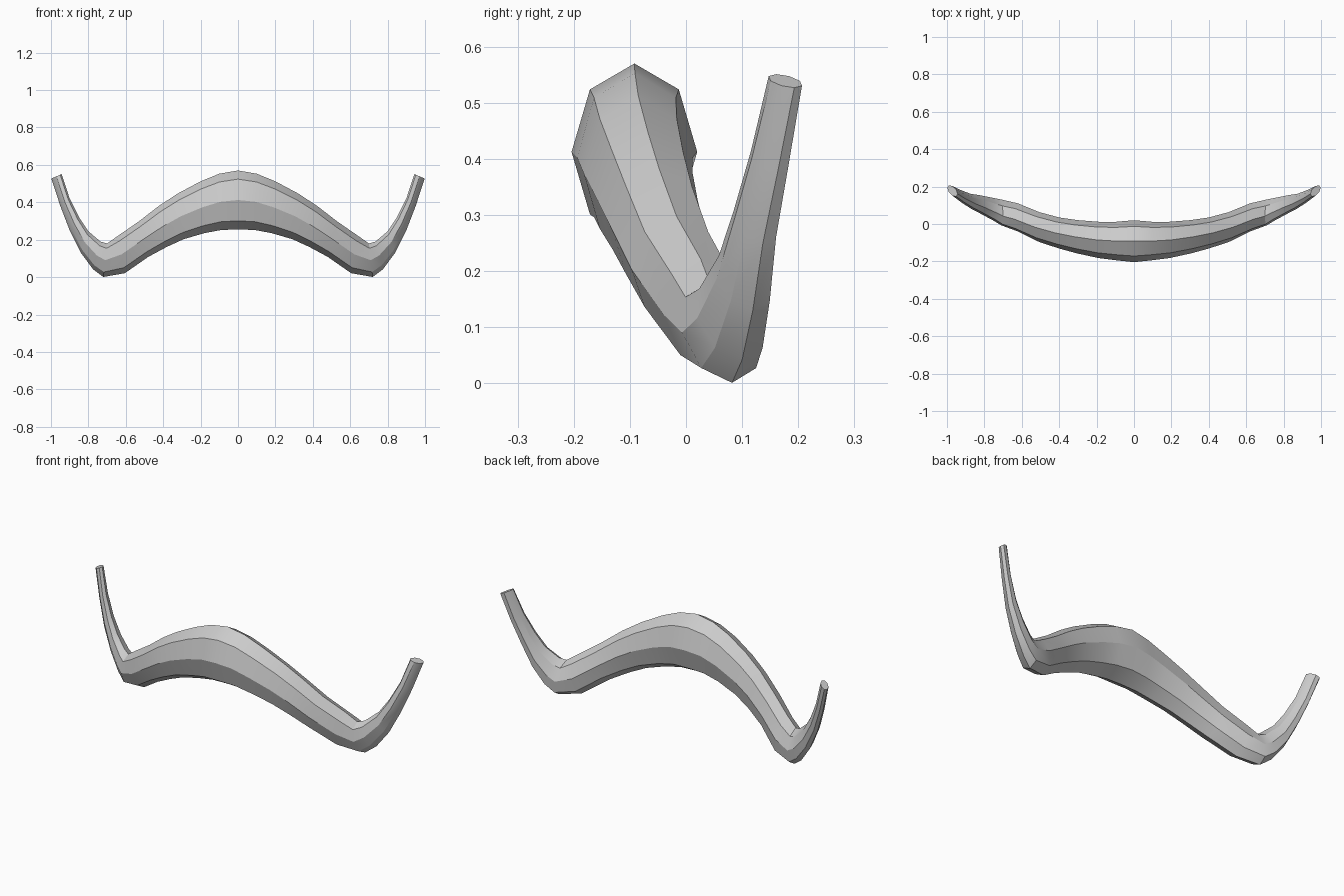
import bpy, bmesh, math
from mathutils import Vector

if "Cube" in bpy.data.objects:
    bpy.data.objects.remove(bpy.data.objects["Cube"])

# Cross-sections: top x, z | bottom x, z | centre y, depth radius, lean in y
SECTIONS = [
    (0.00, .570, 0.00, .255, -.092, .112, .00),
    (0.10, .553, 0.09, .252, -.091, .103, .00),
    (0.20, .512, 0.18, .235, -.085, .097, .00),
    (0.32, .448, 0.29, .203, -.068, .089, .00),
    (0.42, .383, 0.38, .162, -.048, .083, .00),
    (0.53, .298, 0.48, .108, -.017, .080, .00),
    (0.64, .222, 0.605, .021, .036, .075, .01),
    (0.70, .180, 0.72, .001, .062, .069, .02),
    (0.735, .190, 0.775, .042, .080, .060, .02),
    (0.80, .245, 0.84, .130, .104, .049, .015),
    (0.85, .320, 0.90, .250, .123, .039, .014),
    (0.90, .420, 0.95, .380, .149, .032, .015),
    (0.943, .551, 0.998, .527, .177, .026, .016),
]
SIDES = 8

# Right half of the curved bar: octagonal rings skinned together
bm = bmesh.new()
rings = []
for tx, tz, bx, bz, y, depth, lean in SECTIONS:
    top, bottom = Vector((tx, y - lean, tz)), Vector((bx, y + lean, bz))
    centre, axis = (top + bottom) / 2, (top - bottom) / 2
    ring = []
    for i in range(SIDES):
        a = 2 * math.pi * i / SIDES
        ring.append(bm.verts.new(centre + axis * math.cos(a) + Vector((0, -depth * math.sin(a), 0))))
    rings.append(ring)
for r0, r1 in zip(rings, rings[1:]):
    for i in range(SIDES):
        j = (i + 1) % SIDES
        bm.faces.new((r0[i], r0[j], r1[j], r1[i]))
bm.faces.new(rings[-1])
bmesh.ops.recalc_face_normals(bm, faces=bm.faces)

mesh = bpy.data.meshes.new("curved_bar")
bm.to_mesh(mesh)
bm.free()
# Make sure the tip cap (and so the whole shell) faces outward
if mesh.polygons[-1].normal.z < 0:
    mesh.flip_normals()
bar = bpy.data.objects.new("curved_bar", mesh)
bpy.context.collection.objects.link(bar)
bpy.context.view_layer.objects.active = bar
bar.select_set(True)
bpy.ops.object.shade_smooth_by_angle(angle=math.radians(28))

# Left half
mirror = bar.modifiers.new("mirror", 'MIRROR')
mirror.use_clip = True
